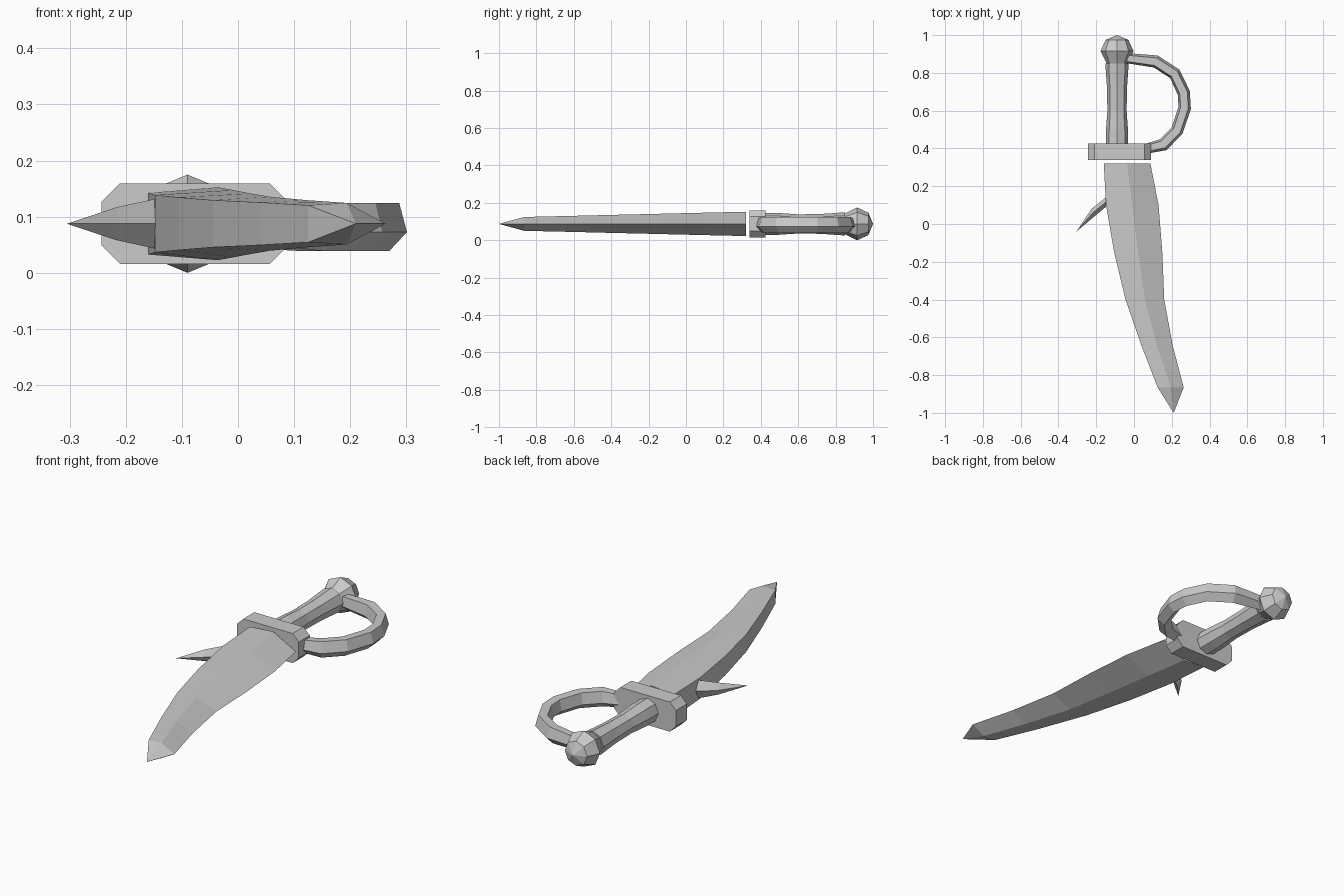
import bpy
import bmesh
from math import sin, cos, pi, radians
from mathutils import Vector

if "Cube" in bpy.data.objects:
    bpy.data.objects.remove(bpy.data.objects["Cube"], do_unlink=True)

MID = 0.0875      # height of the sword's middle plane
GRIP_X = -0.09    # axis of the grip and pommel

steel = bpy.data.materials.new("plain grey")
steel.use_nodes = True
grey = (0.6, 0.6, 0.6, 1)
steel.diffuse_color = grey
steel.node_tree.nodes["Principled BSDF"].inputs["Base Color"].default_value = grey


def loft(name, rings, tip=None):
    """Skin equal rings of points, close both ends, optionally to a point."""
    bm = bmesh.new()
    loops = [[bm.verts.new(p) for p in ring] for ring in rings]
    n = len(loops[0])
    for a, b in zip(loops, loops[1:]):
        for i in range(n):
            j = (i + 1) % n
            bm.faces.new((a[i], a[j], b[j], b[i]))
    bm.faces.new(loops[0])
    if tip:
        point = bm.verts.new(tip)
        for i in range(n):
            bm.faces.new((loops[-1][i], loops[-1][(i + 1) % n], point))
    else:
        bm.faces.new(loops[-1])
    bmesh.ops.recalc_face_normals(bm, faces=bm.faces)
    mesh = bpy.data.meshes.new(name)
    bm.to_mesh(mesh)
    bm.free()
    mesh.materials.append(steel)
    obj = bpy.data.objects.new(name, mesh)
    bpy.context.collection.objects.link(obj)
    return obj


def octagon(y, r):
    return [(GRIP_X + r * cos(i * pi / 4), y, MID + r * sin(i * pi / 4))
            for i in range(8)]


# Curved blade: flat spine on the left, central ridge, sharp edge on the right
def blade_ring(y, back, edge, spine, ridge):
    middle = (back + edge) / 2
    return [(back, y, MID - spine), (back, y, MID + spine),
            (middle, y, MID + ridge), (edge, y, MID),
            (middle, y, MID - ridge)]


blade = [(0.32, -0.16, 0.087, 0.055, 0.065),
         (0.10, -0.148, 0.13, 0.051, 0.060),
         (-0.15, -0.105, 0.15, 0.047, 0.054),
         (-0.40, -0.045, 0.16, 0.042, 0.048),
         (-0.645, 0.04, 0.205, 0.038, 0.042),
         (-0.865, 0.125, 0.263, 0.033, 0.037)]
loft("blade", [blade_ring(*s) for s in blade], tip=(0.21, -1.0, MID))


# Swept hook on the back of the blade
def hook_ring(rear, front, half):
    mx, my = (rear[0] + front[0]) / 2, (rear[1] + front[1]) / 2
    return [(*rear, MID), (mx, my, MID + half), (*front, MID), (mx, my, MID - half)]


loft("blade_hook",
     [hook_ring((-0.12, 0.16), (-0.11, 0.11), 0.048),
      hook_ring((-0.15, 0.14), (-0.14, 0.098), 0.045),
      hook_ring((-0.225, 0.08), (-0.21, 0.04), 0.029)],
     tip=(-0.305, -0.04, MID))

# Chamfered crossguard block
cx, half_x, half_z, cut = -0.077, 0.166, 0.072, 0.033
outline = [(half_x, half_z - cut), (half_x - cut, half_z)]
outline += [(-x, z) for x, z in reversed(outline)]
outline += [(-x, -z) for x, z in outline]
loft("crossguard", [[(cx + x, y, MID + z) for x, z in outline]
                    for y in (0.34, 0.425)])

# Waisted grip and faceted pommel
loft("grip", [octagon(y, r) for y, r in
              [(0.42, 0.059), (0.50, 0.058), (0.60, 0.051),
               (0.72, 0.053), (0.85, 0.062)]])
loft("pommel", [octagon(y, r) for y, r in
                [(0.84, 0.05), (0.915, 0.0875), (0.975, 0.06)]],
     tip=(GRIP_X, 1.0, MID))

# Five-sided knuckle bow from pommel to crossguard
path = [Vector(p) for p in
        [(-0.04, 0.878), (0.115, 0.86), (0.215, 0.795), (0.263, 0.695),
         (0.268, 0.615), (0.228, 0.495), (0.155, 0.42), (0.07, 0.40)]]
rings = []
for i, p in enumerate(path):
    along = (path[min(i + 1, len(path) - 1)] - path[max(i - 1, 0)]).normalized()
    out = Vector((-along.y, along.x))
    size = 0.8 if i in (0, len(path) - 1) else 1.0
    ring = []
    for k in range(5):
        a = radians(-16 + 72 * k)
        q = p + out * (0.035 * size * cos(a))
        ring.append((q.x, q.y, MID - 0.002 + 0.047 * size * sin(a)))
    rings.append(ring)
loft("knuckle_bow", rings)
